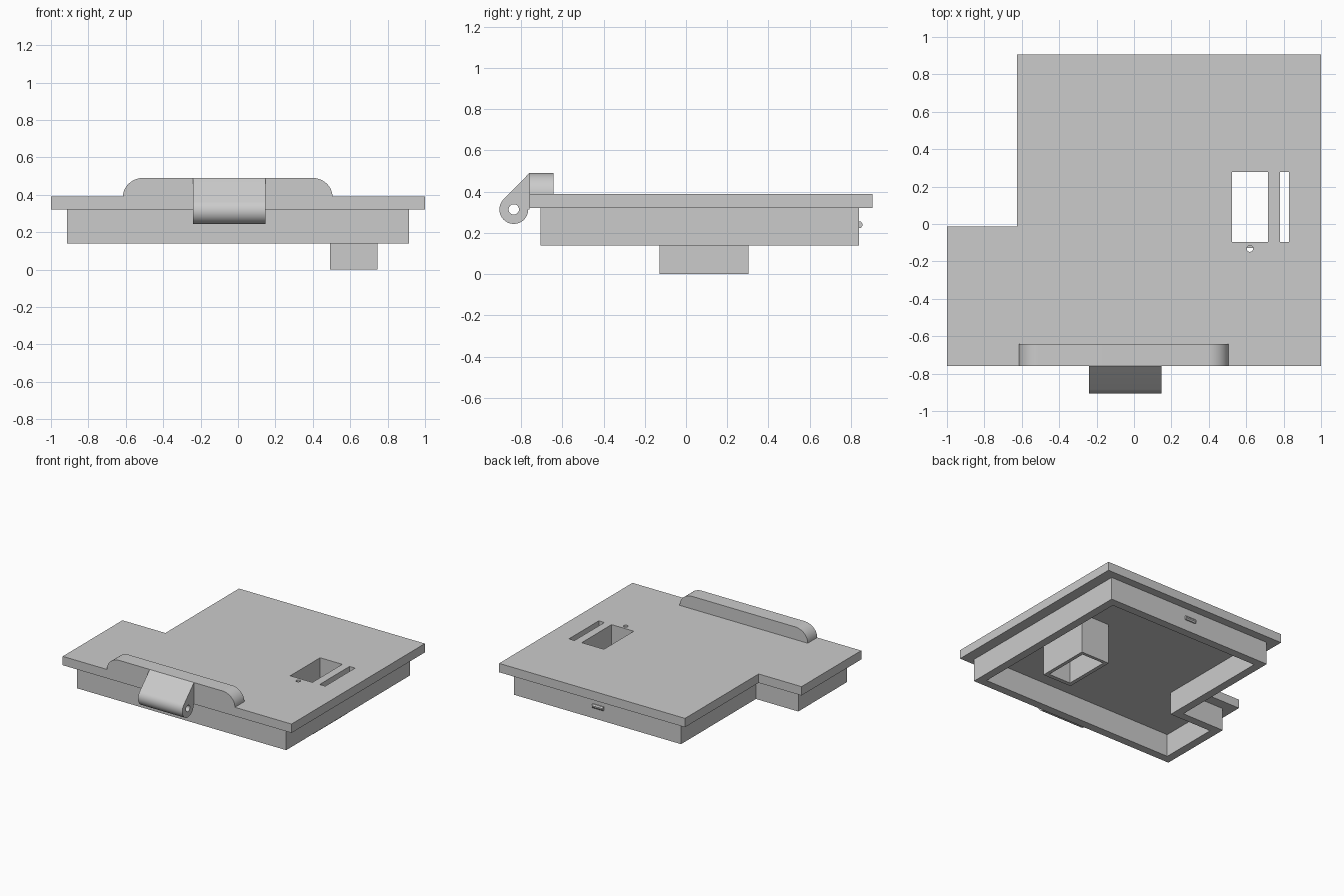
import bpy, bmesh, math
from mathutils import Vector

cube = bpy.data.objects.get("Cube")
if cube:
    bpy.data.objects.remove(cube, do_unlink=True)

grey = bpy.data.materials.new("plain grey")
grey.use_nodes = True
GREY = (0.6, 0.6, 0.6, 1)
grey.diffuse_color = GREY
grey.node_tree.nodes["Principled BSDF"].inputs["Base Color"].default_value = GREY


def prism(name, outline, axis, lo, hi):
    """Extrude a 2D outline along an axis: z uses (x, y), y uses (x, z), x uses (y, z)."""
    place = {"x": lambda a, b, c: (c, a, b),
             "y": lambda a, b, c: (a, c, b),
             "z": lambda a, b, c: (a, b, c)}[axis]
    bm = bmesh.new()
    face = bm.faces.new([bm.verts.new(place(a, b, lo)) for a, b in outline])
    out = bmesh.ops.extrude_face_region(bm, geom=[face])
    moved = [v for v in out["geom"] if isinstance(v, bmesh.types.BMVert)]
    bmesh.ops.translate(bm, verts=moved, vec=Vector(place(0, 0, hi - lo)))
    bmesh.ops.recalc_face_normals(bm, faces=bm.faces)
    mesh = bpy.data.meshes.new(name)
    bm.to_mesh(mesh)
    bm.free()
    mesh.materials.append(grey)
    obj = bpy.data.objects.new(name, mesh)
    bpy.context.collection.objects.link(obj)
    return obj


def rect(x0, x1, y0, y1):
    return [(x0, y0), (x1, y0), (x1, y1), (x0, y1)]


def arc(cx, cy, rx, ry, start, end, n):
    return [(cx + rx * math.cos(math.radians(start + (end - start) * i / n)),
             cy + ry * math.sin(math.radians(start + (end - start) * i / n)))
            for i in range(n + 1)]


def circle(cx, cy, r, n=32):
    return arc(cx, cy, r, r, 0, 360, n)[:-1]


def ell(x0, x1, y0, y1, nx, ny):
    """Rectangle with its back corner on the -x side notched out."""
    return [(x0, y0), (x1, y0), (x1, y1), (nx, y1), (nx, ny), (x0, ny)]


def cut(obj, *cutters):
    for c in cutters:
        mod = obj.modifiers.new("cut", "BOOLEAN")
        mod.operation = "DIFFERENCE"
        mod.solver = "EXACT"
        mod.object = c
        c.hide_render = True
    bpy.context.view_layer.update()
    graph = bpy.context.evaluated_depsgraph_get()
    obj.data = bpy.data.meshes.new_from_object(obj.evaluated_get(graph))
    obj.modifiers.clear()
    for c in cutters:
        bpy.data.objects.remove(c, do_unlink=True)


def smooth(obj):
    bpy.ops.object.select_all(action="DESELECT")
    obj.select_set(True)
    bpy.context.view_layer.objects.active = obj
    bpy.ops.object.shade_smooth_by_angle(angle=math.radians(25))


FRONT, BACK = -0.76, 0.905
UNDER, TOP, RIM, CREST = 0.32, 0.39, 0.14, 0.49
WINDOW = rect(0.523, 0.717, -0.095, 0.278)

# lid plate with window, slot and pin hole
plate = prism("lid_plate", ell(-1, 1, FRONT, BACK, -0.625, -0.014), "z", UNDER, TOP)
cut(plate,
    prism("window_cutter", WINDOW, "z", 0.2, 0.6),
    prism("slot_cutter", rect(0.78, 0.829, -0.095, 0.278), "z", 0.2, 0.6),
    prism("pin_cutter", circle(0.62, -0.132, 0.017, 20), "z", 0.2, 0.6))

# hollow skirt below the plate
t = 0.065
skirt = prism("skirt", ell(-0.915, 0.915, -0.705, 0.84, -0.545, -0.095), "z", RIM, UNDER)
cut(skirt, prism("skirt_cutter",
                 ell(-0.915 + t, 0.915 - t, -0.705 + t, 0.84 - t, -0.545 + t, -0.095 - t),
                 "z", 0, 0.6))

# square chute hanging under the window
chute = prism("chute", rect(0.492, 0.745, -0.128, 0.303), "z", 0, UNDER)
cut(chute, prism("chute_cutter", WINDOW, "z", -0.2, 0.6))

# rounded ridge along the front edge
ridge = prism("front_ridge",
              arc(0.395, TOP, 0.11, CREST - TOP, 0, 90, 16)
              + arc(-0.505, TOP, 0.11, CREST - TOP, 90, 180, 16),
              "y", FRONT, -0.642)
smooth(ridge)

# hinge lug: round eye joined to the ridge by a tangent slope
cy, cz, r = -0.835, 0.314, 0.07
dy, dz = FRONT - cy, CREST - cz
tangent = math.degrees(math.atan2(dz, dy) + math.acos(r / math.hypot(dy, dz)))
lug = prism("hinge_lug",
            [(FRONT, CREST)] + arc(cy, cz, r, r, tangent, 360, 32) + [(FRONT, cz)],
            "x", -0.24, 0.147)
cut(lug, prism("eye_cutter", circle(cy, cz, 0.025), "x", -0.5, 0.5))
smooth(lug)

# small latch nub on the back of the skirt
nub = prism("latch_nub", [(0.84, 0.225), (0.848, 0.225), (0.855, 0.235),
                          (0.855, 0.245), (0.848, 0.255), (0.84, 0.255)],
            "x", 0.13, 0.225)
